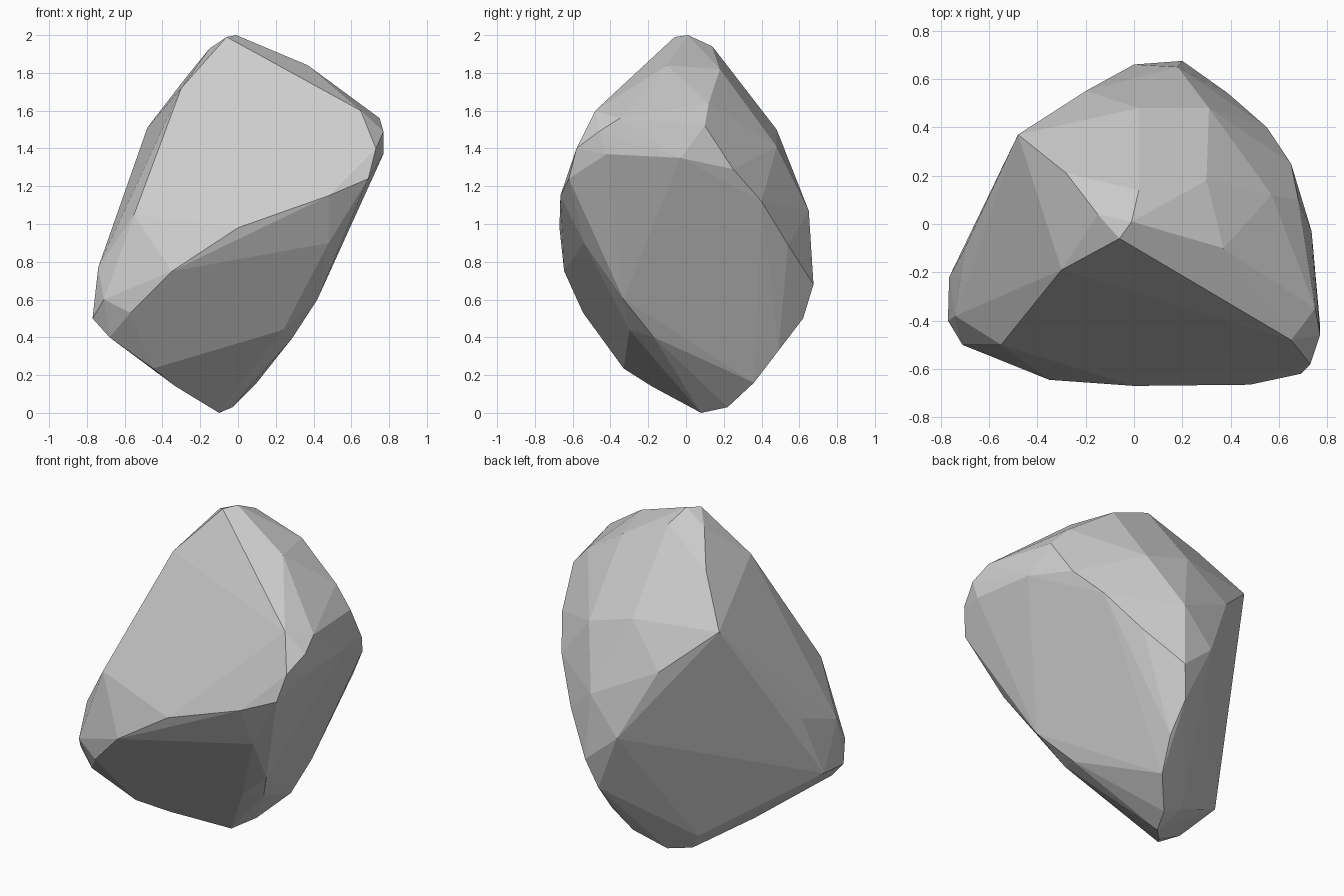
import bpy, bmesh

# Corner points of the boulder, grouped by region; the hull makes the flat facets
crown = [(-.06, -.06, 1.99), (-.01, .01, 2.0), (-.15, .04, 1.93), (.02, .14, 1.94),
         (-.3, -.19, 1.72), (-.28, .21, 1.77), (-.48, .37, 1.51), (.3, .18, 1.82),
         (.37, -.1, 1.84), (.57, .12, 1.64)]
right_shoulder = [(.65, -.48, 1.6), (.75, -.35, 1.56), (.77, -.46, 1.49), (.73, -.58, 1.4),
                  (.69, -.62, 1.24), (.77, -.42, 1.37), (.735, -.03, 1.35), (.68, .1, 1.52),
                  (.65, .25, 1.29)]
back = [(.02, .48, 1.5), (.31, .48, 1.41), (.55, .4, 1.12), (.39, .54, .89), (.18, .65, 1.07),
        (.0, .66, .85), (-.2, .55, 1.26), (.2, .675, .68), (.15, .62, .5)]
front_rim = [(.48, -.665, 1.15), (.0, -.67, .98), (-.35, -.645, .75), (-.57, -.545, .53),
             (-.55, -.5, 1.05), (.48, -.54, .9)]
left_end = [(-.7, -.1, .87), (-.74, -.38, .77), (-.765, -.22, .51), (-.77, -.4, .5),
            (-.71, -.5, .6), (-.68, -.42, .4), (-.45, -.33, .235)]
base = [(.42, -.33, .6), (.24, -.3, .44), (.29, -.17, .4), (.15, .49, .33), (.1, .36, .16),
        (-.33, -.18, .14), (-.1, .08, 0), (-.03, .22, .03), (-.2, .17, .13)]

# Rock: convex hull of the corners, flat shaded
bm = bmesh.new()
for co in crown + right_shoulder + back + front_rim + left_end + base:
    bm.verts.new(co)
bmesh.ops.convex_hull(bm, input=bm.verts)
loose = [v for v in bm.verts if not v.link_faces]
bmesh.ops.delete(bm, geom=loose, context='VERTS')

# Merge nearly coplanar triangles into broad facets
bmesh.ops.dissolve_limit(bm, angle_limit=0.05, verts=bm.verts, edges=bm.edges)
bmesh.ops.recalc_face_normals(bm, faces=bm.faces)

mesh = bpy.data.meshes.new("rock")
bm.to_mesh(mesh)
bm.free()
rock = bpy.data.objects.new("rock", mesh)
bpy.context.collection.objects.link(rock)
